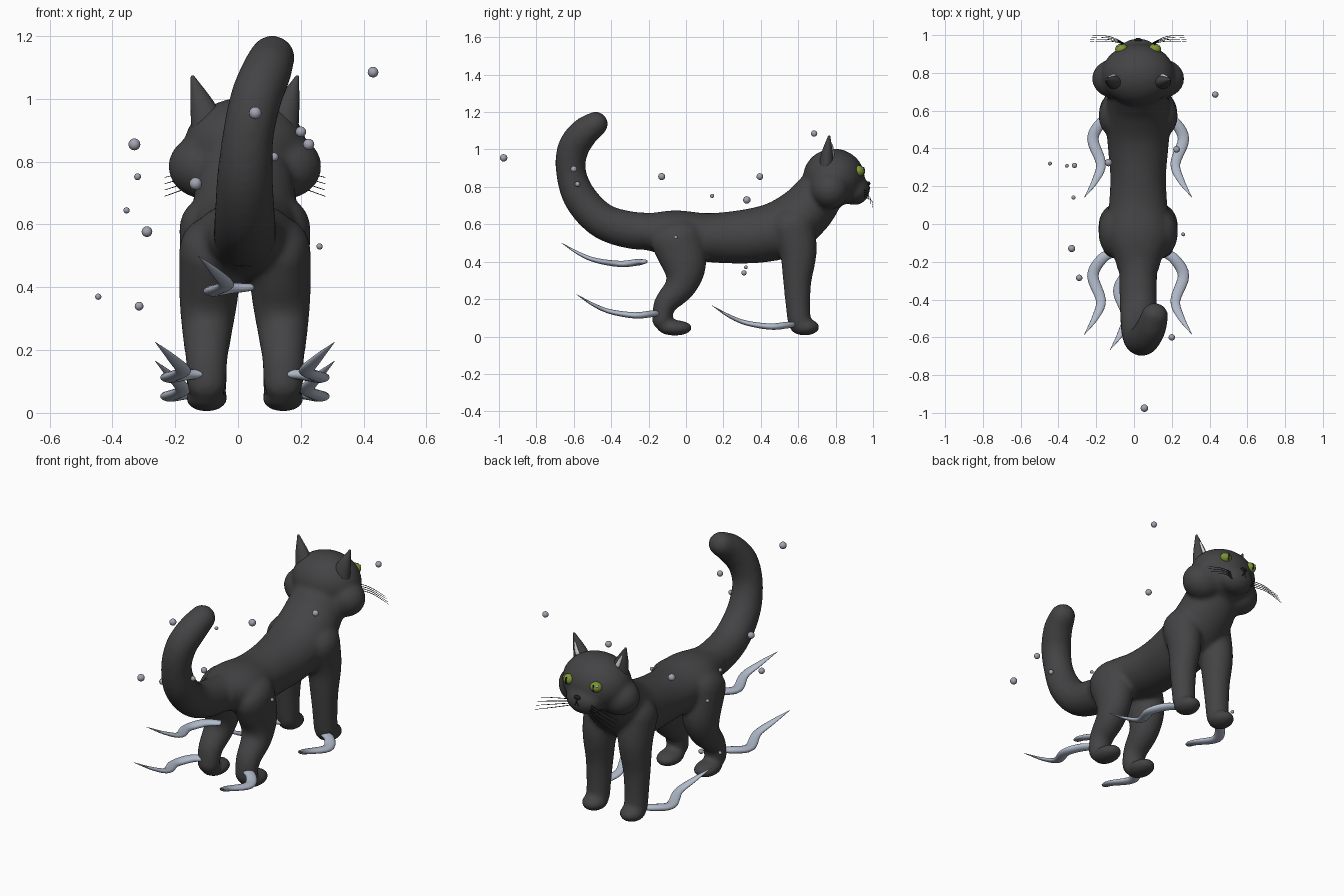
import bpy, bmesh, math
from mathutils import Vector, Matrix

cube = bpy.data.objects.get("Cube")
if cube:
    bpy.data.objects.remove(cube, do_unlink=True)

MID = 0.022  # the animal stands slightly off the centre line


def material(name, r, g, b):
    m = bpy.data.materials.new(name)
    m.use_nodes = True
    m.diffuse_color = (r, g, b, 1)
    bsdf = next(n for n in m.node_tree.nodes if n.type == "BSDF_PRINCIPLED")
    bsdf.inputs["Base Color"].default_value = (r, g, b, 1)
    bsdf.inputs["Roughness"].default_value = 0.6
    return m


FUR = material("charcoal fur", 0.057, 0.056, 0.059)
BLACK = material("black", 0.012, 0.012, 0.013)
GREEN = material("eye green", 0.2, 0.3, 0.035)
WHITE = material("soft white", 0.7, 0.7, 0.73)
MIST = material("pale blue mist", 0.45, 0.5, 0.6)
ORB = material("grey blue orb", 0.36, 0.37, 0.44)


def spline(a, b, c, d, t):
    return 0.5 * (2 * b + (c - a) * t + (2 * a - 5 * b + 4 * c - d) * t * t
                  + (3 * b - a - 3 * c + d) * t ** 3)


def tube(bm, stations, sides=20, steps=5, side=1):
    """Smooth tube through (x, y, z, half width, half depth) with rounded ends."""
    pts = [Vector((side * s[0], *s[1:])) for s in stations]
    pts = [2 * pts[0] - pts[1]] + pts + [2 * pts[-1] - pts[-2]]
    path = [spline(*pts[i:i + 4], k / steps)
            for i in range(len(pts) - 3) for k in range(steps)] + [pts[-2]]
    rings = []
    last = len(path) - 1
    for i, p in enumerate(path):
        pos = p.to_3d() if len(p) == 3 else Vector(p[:3])
        tan = (Vector(path[min(i + 1, last)][:3]) - Vector(path[max(i - 1, 0)][:3])).normalized()
        row = [(pos, tan, p[3], p[4])]
        if i in (0, last):
            d = -1 if i == 0 else 1
            for a in (0.4, 0.8, 1.15, 1.45):
                row.append((pos + tan * d * min(p[3], p[4]) * math.sin(a), tan,
                            p[3] * math.cos(a), p[4] * math.cos(a)))
            row = row[::d]
        rings += row
    loops = []
    for pos, tan, w, h in rings:
        u = (Vector((1, 0, 0)) - tan * tan.x).normalized()
        v = tan.cross(u)
        loops.append([bm.verts.new(pos + u * w * math.cos(a) + v * h * math.sin(a))
                      for a in (2 * math.pi * k / sides for k in range(sides))])
    for a, b in zip(loops, loops[1:]):
        for k in range(sides):
            n = (k + 1) % sides
            bm.faces.new((a[k], a[n], b[n], b[k]))
    bm.faces.new(loops[0][::-1])
    bm.faces.new(loops[-1])


def ball(bm, centre, radii, seg=24):
    bmesh.ops.create_uvsphere(bm, u_segments=seg, v_segments=seg // 2, radius=1,
                              matrix=Matrix.Translation(centre) @ Matrix.Diagonal((*radii, 1)))


def finish(name, bm, mat, x=MID):
    bmesh.ops.recalc_face_normals(bm, faces=bm.faces)
    for f in bm.faces:
        f.smooth = True
    me = bpy.data.meshes.new(name)
    bm.to_mesh(me)
    bm.free()
    me.materials.append(mat)
    ob = bpy.data.objects.new(name, me)
    ob.location.x = x
    bpy.context.scene.collection.objects.link(ob)
    return ob


# Body: torso and neck, tail, head and legs fused into one skin
bm = bmesh.new()
tube(bm, [(0, -.2, .56, .12, .1), (0, -.06, .55, .17, .125), (0, .1, .53, .155, .13),
          (0, .25, .53, .148, .14), (0, .4, .545, .16, .15), (0, .52, .58, .17, .155),
          (0, .64, .67, .165, .145), (0, .72, .77, .15, .13), (0, .78, .84, .13, .1)], 32)
tube(bm, [(0, -.14, .56, .1, .1), (0, -.3, .57, .1, .1), (0, -.45, .62, .097, .095),
          (0, -.565, .74, .09, .09), (.01, -.615, .88, .082, .08), (.035, -.605, 1, .082, .084),
          (.068, -.55, 1.085, .08, .08), (.088, -.485, 1.135, .072, .068)], 24)
ball(bm, (0, .79, .85), (.195, .165, .155), 32)
ball(bm, (0, .9, .785), (.11, .083, .083))
for s in (-1, 1):
    ball(bm, (s * .125, .77, .785), (.12, .105, .105))
    tube(bm, [(.11, -.05, .52, .1, .14), (.115, -.01, .38, .095, .12), (.12, -.03, .27, .082, .085),
              (.122, -.11, .175, .068, .062), (.122, -.13, .09, .063, .053)], side=s)
    ball(bm, (s * .122, -.06, .046), (.067, .095, .042))
    tube(bm, [(.11, .57, .59, .1, .12), (.115, .6, .45, .09, .1), (.12, .595, .3, .075, .077),
              (.122, .598, .18, .067, .067), (.122, .605, .08, .064, .062)], side=s)
    ball(bm, (s * .122, .635, .05), (.067, .08, .045))
body = finish("body", bm, FUR)
remesh = body.modifiers.new("fuse", "REMESH")
remesh.mode = "VOXEL"
remesh.voxel_size = 0.012
remesh.use_smooth_shade = True
soften = body.modifiers.new("soften", "SMOOTH")
soften.factor = 0.5
soften.iterations = 10

# Face and ears, built once per side
for s, label in ((-1, "right"), (1, "left")):
    bm = bmesh.new()
    tube(bm, [(.112, .75, .9, .06, .043), (.138, .756, .985, .037, .03),
              (.166, .765, 1.068, .007, .007)], side=s)
    finish(label + "_ear", bm, FUR)
    bm = bmesh.new()
    tube(bm, [(.13, .775, .968, .016, .02), (.152, .776, 1.025, .006, .01)], 12, side=s)
    finish(label + "_inner_ear", bm, WHITE)
    bm = bmesh.new()
    ball(bm, (s * .088, .925, .885), (.034, .03, .029))
    finish(label + "_eye", bm, GREEN)
    bm = bmesh.new()
    ball(bm, (s * .088, .949, .885), (.006, .008, .022), 12)
    finish(label + "_pupil", bm, BLACK)
    bm = bmesh.new()
    ball(bm, (s * .106, .942, .899), (.007, .007, .006), 12)
    finish(label + "_eye_glint", bm, WHITE)
    bm = bmesh.new()
    for i in range(4):
        tube(bm, [(.06, .95, .785 - .012 * i, .002, .002),
                  (.15, .968 + .008 * i, .775 - .016 * i, .0018, .0018),
                  (.255, .965 + .011 * i, .75 - .02 * i, .001, .001)], 6, side=s)
    finish(label + "_whiskers", bm, BLACK)

# Nose and mouth
bm = bmesh.new()
ball(bm, (0, .972, .818), (.02, .014, .012), 16)
for s in (-1, 1):
    tube(bm, [(0, .98, .8, .003, .003), (.012, .977, .775, .003, .003),
              (.045, .958, .765, .003, .003)], 8, side=s)
finish("nose_and_mouth", bm, BLACK)

# Trailing wisps: one shape repeated at the feet and under the tail
WISP = [(0, 0, 0, .022, .012), (.07, -.04, -.004, .028, .018), (.118, -.13, -.012, .03, .017),
        (.075, -.26, .008, .026, .013), (.105, -.35, .045, .018, .009), (.163, -.44, .1, .001, .001)]


def wisp(name, x, y, z, side):
    bm = bmesh.new()
    tube(bm, [(p[0], p[1] + y, p[2] + z, p[3], p[4]) for p in WISP], 14, side=side)
    finish(name, bm, MIST, MID + x)


for s, label in ((-1, "right"), (1, "left")):
    wisp(label + "_hind_wisp", s * .122, -.145, .125, s)
    wisp(label + "_front_wisp", s * .122, .58, .065, s)
wisp("tail_wisp", .015, -.225, .4, -1)

# Floating orbs: position and radius
ORBS = [(.43, .685, 1.085, .017), (.055, -.975, .955, .02), (-.33, -.13, .855, .019),
        (.225, .395, .855, .018), (-.32, .14, .752, .011), (-.135, .325, .73, .02),
        (.26, -.055, .53, .01), (-.315, .31, .34, .014), (.2, -.6, .895, .017),
        (-.445, .32, .37, .01), (-.29, -.285, .577, .017), (-.355, .308, .645, .01),
        (.115, -.58, .815, .014)]
bm = bmesh.new()
for x, y, z, r in ORBS:
    ball(bm, (x, y, z), (r, r, r), 16)
finish("floating_orbs", bm, ORB, 0)
